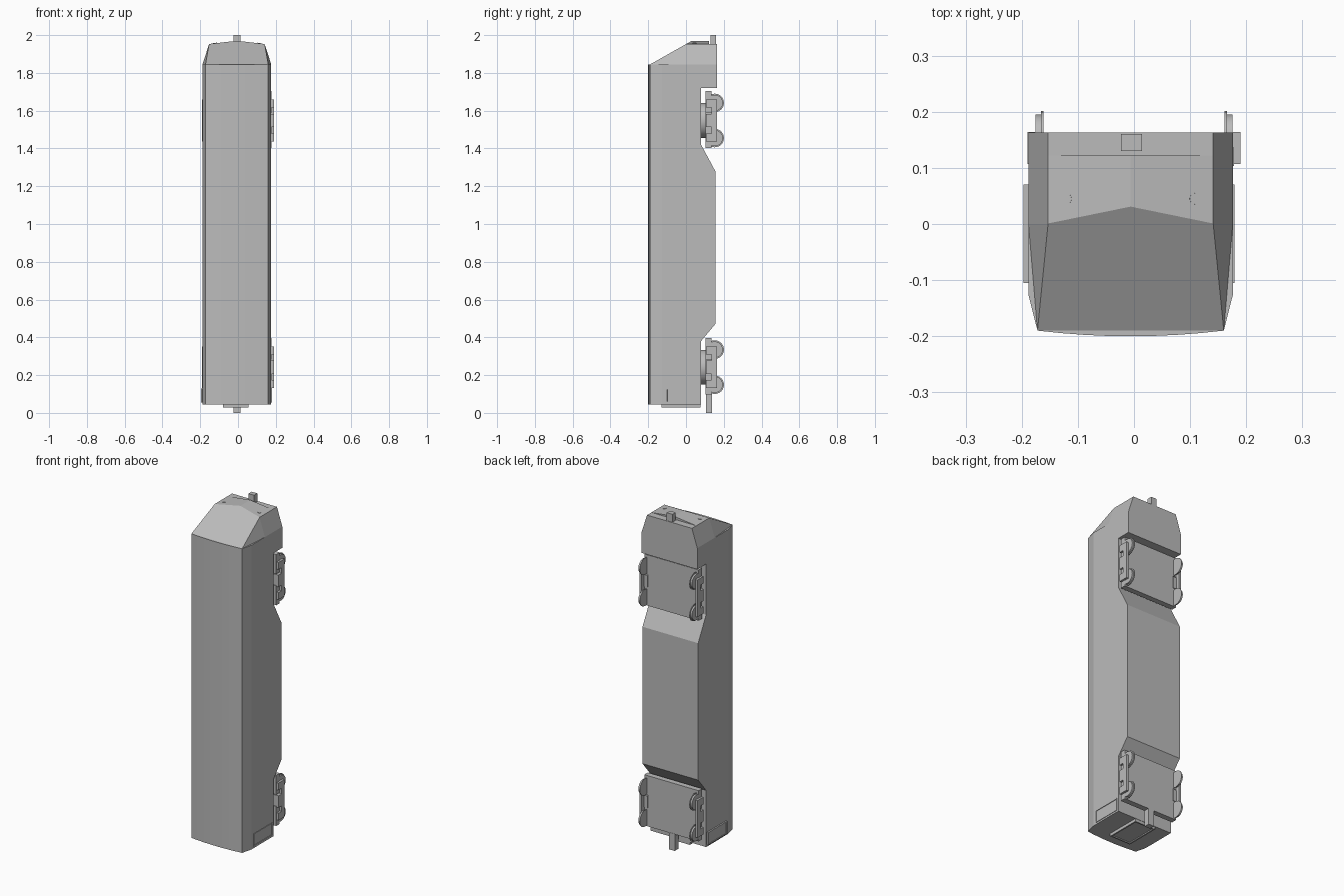
import bpy, bmesh, math
from mathutils import Vector

if "Cube" in bpy.data.objects:
    bpy.data.objects.remove(bpy.data.objects["Cube"])

grey = bpy.data.materials.new("plain grey")
grey.use_nodes = True
COLOUR = (0.5, 0.5, 0.5, 1)
grey.diffuse_color = COLOUR
grey.node_tree.nodes["Principled BSDF"].inputs["Base Color"].default_value = COLOUR

CX = -0.006    # centre line of the shell
HALF = 0.182   # half width of the shell


def finish(bm, name, offset=(0, 0, 0)):
    bmesh.ops.recalc_face_normals(bm, faces=bm.faces)
    mesh = bpy.data.meshes.new(name)
    bm.to_mesh(mesh)
    bm.free()
    mesh.materials.append(grey)
    obj = bpy.data.objects.new(name, mesh)
    obj.location = offset
    bpy.context.collection.objects.link(obj)
    return obj


def box(name, x, y, z):
    bm = bmesh.new()
    bmesh.ops.create_cube(bm, size=1)
    for v in bm.verts:
        for i, (lo, hi) in enumerate((x, y, z)):
            v.co[i] = lo if v.co[i] < 0 else hi
    return finish(bm, name)


def cylinder(name, centre, radius, depth, axis, sides=24):
    bm = bmesh.new()
    bmesh.ops.create_cone(bm, cap_ends=True, segments=sides, radius1=radius,
                          radius2=radius, depth=depth)
    turn = Vector((0, 0, 1)).rotation_difference(Vector(axis))
    bmesh.ops.transform(bm, matrix=turn.to_matrix().to_4x4(), verts=bm.verts)
    obj = finish(bm, name, centre)
    for p in obj.data.polygons:
        p.use_smooth = len(p.vertices) == 4
    return obj


def frame(name, x, y, z, axis, rim=0.012, sink=0.006):
    """Box whose two faces along the axis are sunk inside a raised rim."""
    obj = box(name, x, y, z)
    bm = bmesh.new()
    bm.from_mesh(obj.data)
    bm.normal_update()
    faces = [f for f in bm.faces if abs(f.normal[axis]) > 0.9]
    bmesh.ops.inset_individual(bm, faces=faces, thickness=rim)
    bmesh.ops.inset_individual(bm, faces=faces, thickness=0.0005, depth=-sink)
    bm.to_mesh(obj.data)
    bm.free()


def solid(name, profile, planes):
    """Extrude a (y, z) side profile across the width, then trim it by planes."""
    bm = bmesh.new()
    face = bm.faces.new([bm.verts.new((-HALF, y, z)) for y, z in profile])
    grown = bmesh.ops.extrude_face_region(bm, geom=[face])["geom"]
    bmesh.ops.translate(bm, vec=(2 * HALF, 0, 0),
                        verts=[v for v in grown if isinstance(v, bmesh.types.BMVert)])
    inside = Vector((0, 0, profile[0][1] + 0.01))
    for a, b, c in planes:
        a, b, c = Vector(a), Vector(b), Vector(c)
        normal = (b - a).cross(c - a).normalized()
        if normal.dot(inside - a) > 0:
            normal.negate()
        bmesh.ops.bisect_plane(bm, geom=bm.verts[:] + bm.edges[:] + bm.faces[:],
                               dist=1e-5, plane_co=a, plane_no=normal, clear_outer=True)
        bmesh.ops.holes_fill(bm, edges=[e for e in bm.edges if e.is_boundary], sides=0)
    return finish(bm, name, (CX, 0, 0))


def mirrored(planes):
    return planes + [[(-x, y, z) for x, y, z in p] for p in planes]


# Curved roof and its narrow chamfers
outline = [(0.166 * i / 4, -0.2 + 0.01 * (i / 4) ** 2) for i in range(5)]
outline.append((HALF, -0.127))
roof = mirrored([[(a[0], a[1], 0), (b[0], b[1], 0), (a[0], a[1], 1)]
                 for a, b in zip(outline, outline[1:])])

# Main shell with recesses for the bogies
CHIN = 1.845
solid("car_body", [(-0.2, 0.045), (0.08, 0.045), (0.08, 0.38), (0.155, 0.47),
                   (0.155, 1.28), (0.08, 1.42), (0.08, 1.72), (0.163, 1.72),
                   (0.163, CHIN), (-0.2, CHIN)], roof)

# Tapered nose with a sloped windscreen and a shallow ridge
brow = (0.147, 0, 1.953)
side = (HALF, 0, CHIN)
corner = (0.166, -0.19, CHIN)
nose_cuts = mirrored([[(0, 0, 1.97), (0, 1, 1.97), brow],
                      [brow, (0.147, 1, 1.953), side],
                      [brow, corner, side]])
nose_cuts.append([(0, 0.031, 1.97), brow, (-0.147, 0, 1.953)])
nose_cuts[-1] = [corner, (-0.166, -0.19, CHIN), (0, 0.031, 1.97)]
solid("nose", [(-0.2, CHIN), (0.163, CHIN), (0.163, 1.953), (0.122, 1.953),
               (0.122, 1.97), (-0.2, 1.97)], roof + nose_cuts)

# Headlights
for s in (-1, 1):
    cylinder("headlight", (CX + s * 0.115, 0.045, 1.956), 0.01, 0.006,
             (s * 0.115, 0, 1), 16)

# Couplers
box("nose_coupler", (-0.023, 0.014), (0.13, 0.16), (1.94, 2.0))
box("tail_coupler", (-0.023, 0.014), (0.105, 0.138), (0, 0.1))

# Tail door and side panels
frame("tail_door", (-0.08, 0.056), (-0.13, 0.078), (0.028, 0.06), 2)
for s in (-1, 1):
    edge = CX + s * HALF
    frame("side_panel", (edge - 0.009, edge + 0.003), (-0.105, 0.07),
          (0.055, 0.13), 0, 0.008, 0.003)

# Bogies
for z in (1.548, 0.242):
    cylinder("bogie_pivot", (0, 0.092, z), 0.092, 0.03, (0, 1, 0), 32)
    box("bogie_deck", (-0.155, 0.155), (0.103, 0.136), (z - 0.145, z + 0.155))
    for s in (-1, 1):
        def across(a, b):
            return sorted((s * a, s * b))
        box("bogie_beam", across(0.155, 0.178), (0.103, 0.136), (z - 0.145, z - 0.03))
        box("bogie_beam", across(0.155, 0.178), (0.103, 0.136), (z + 0.04, z + 0.155))
        box("bogie_side_frame", across(0.176, 0.19), (0.136, 0.164), (z - 0.11, z + 0.11))
        box("bogie_spring_box", across(0.155, 0.19), (0.107, 0.14), (z - 0.035, z + 0.035))
        for end in (-1, 1):
            wz = z + end * 0.093
            box("axle_box", across(0.174, 0.19), (0.107, 0.14),
                sorted((wz - end * 0.025, wz + end * 0.017)))
            cylinder("wheel", (s * 0.169, 0.152, wz), 0.043, 0.013, (1, 0, 0))
            cylinder("wheel_flange", (s * 0.1635, 0.152, wz), 0.049, 0.004, (1, 0, 0))
